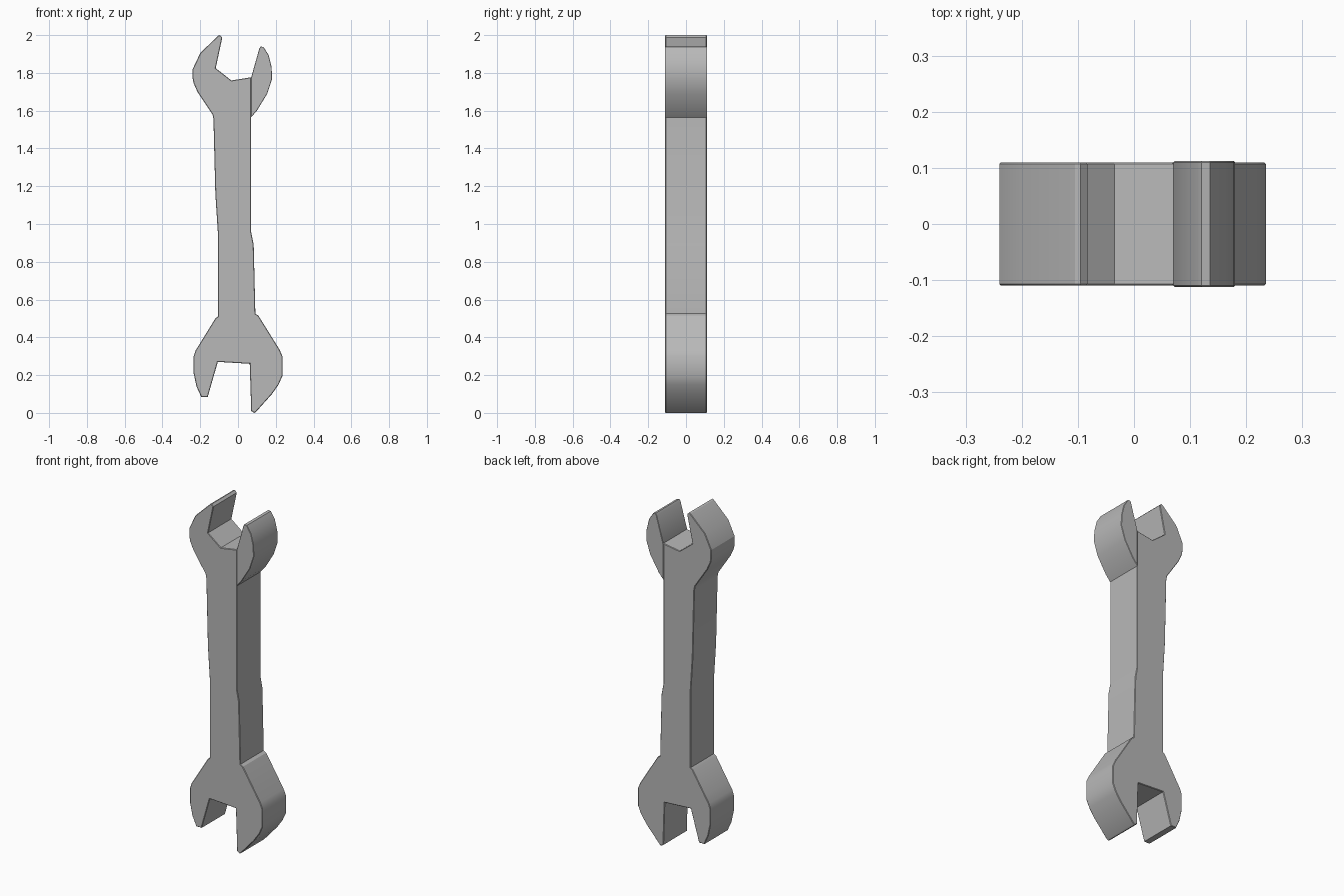
import bpy
import bmesh
from math import radians

# Remove the default cube
cube = bpy.data.objects.get("Cube")
if cube:
    bpy.data.objects.remove(cube, do_unlink=True)

# Single steel colour
STEEL = (0.48, 0.48, 0.48, 1.0)
steel = bpy.data.materials.new("grey_steel")
steel.use_nodes = True
steel.diffuse_color = STEEL
shader = next(n for n in steel.node_tree.nodes if n.type == "BSDF_PRINCIPLED")
shader.inputs["Base Color"].default_value = STEEL
shader.inputs["Roughness"].default_value = 0.6


def extruded_plate(name, outline, half_depth, rim):
    """Extrude an (x, z) outline along y and ease its front and back rims."""
    bm = bmesh.new()
    front = bm.faces.new([bm.verts.new((x, -half_depth, z)) for x, z in outline])
    grown = bmesh.ops.extrude_face_region(bm, geom=[front], use_keep_orig=True)
    moved = [v for v in grown["geom"] if isinstance(v, bmesh.types.BMVert)]
    bmesh.ops.translate(bm, verts=moved, vec=(0, 2 * half_depth, 0))
    bmesh.ops.recalc_face_normals(bm, faces=bm.faces)
    rims = [e for e in bm.edges if abs(e.verts[0].co.y - e.verts[1].co.y) < 1e-5]
    bmesh.ops.bevel(bm, geom=rims, offset=rim, offset_type="OFFSET",
                    segments=1, profile=0.5, affect="EDGES")
    mesh = bpy.data.meshes.new(name)
    bm.to_mesh(mesh)
    bm.free()
    mesh.materials.append(steel)
    obj = bpy.data.objects.new(name, mesh)
    bpy.context.collection.objects.link(obj)
    bpy.ops.object.select_all(action="DESELECT")
    obj.select_set(True)
    bpy.context.view_layer.objects.active = obj
    bpy.ops.object.shade_smooth_by_angle(angle=radians(25))
    return obj


# Lower head: right jaw from its tip up to the handle
lower_right_jaw = [(-.16, .085), (-.195, .085), (-.22, .14), (-.235, .21),
                   (-.235, .3), (-.225, .33), (-.2, .37), (-.12, .5), (-.107, .51)]

# Handle: both slightly kinked sides
handle_right = [(-.107, .96), (-.12, 1.16), (-.13, 1.555)]
handle_left = [(.07, .955), (.083, .89), (.092, .525)]

# Upper head: tall right jaw and the bottom of the open mouth
upper_right_jaw = [(-.135, 1.58), (-.215, 1.7), (-.235, 1.745), (-.24, 1.77),
                   (-.24, 1.82), (-.2, 1.905), (-.105, 1.997), (-.095, 2),
                   (-.083, 1.988), (-.118, 1.825)]
upper_mouth = [(-.035, 1.76), (.07, 1.777)]

# Lower head: long left jaw and the mouth
lower_left_jaw = [(.108, .515), (.22, .335), (.235, .3), (.235, .195),
                  (.215, .15), (.18, .1), (.095, .005), (.085, 0), (.07, .01)]
lower_mouth = [(.062, .26), (-.107, .27)]

extruded_plate("wrench_body", lower_right_jaw + handle_right + upper_right_jaw
               + upper_mouth + handle_left + lower_left_jaw + lower_mouth,
               half_depth=.11, rim=.003)

# Short left jaw of the upper head, set against the side of the handle
upper_left_jaw = [(.07, 1.777), (.113, 1.93), (.12, 1.94), (.135, 1.937),
                  (.162, 1.895), (.178, 1.83), (.18, 1.767), (.155, 1.69),
                  (.1, 1.6), (.07, 1.565)]
extruded_plate("upper_left_jaw", upper_left_jaw, half_depth=.112, rim=.002)
